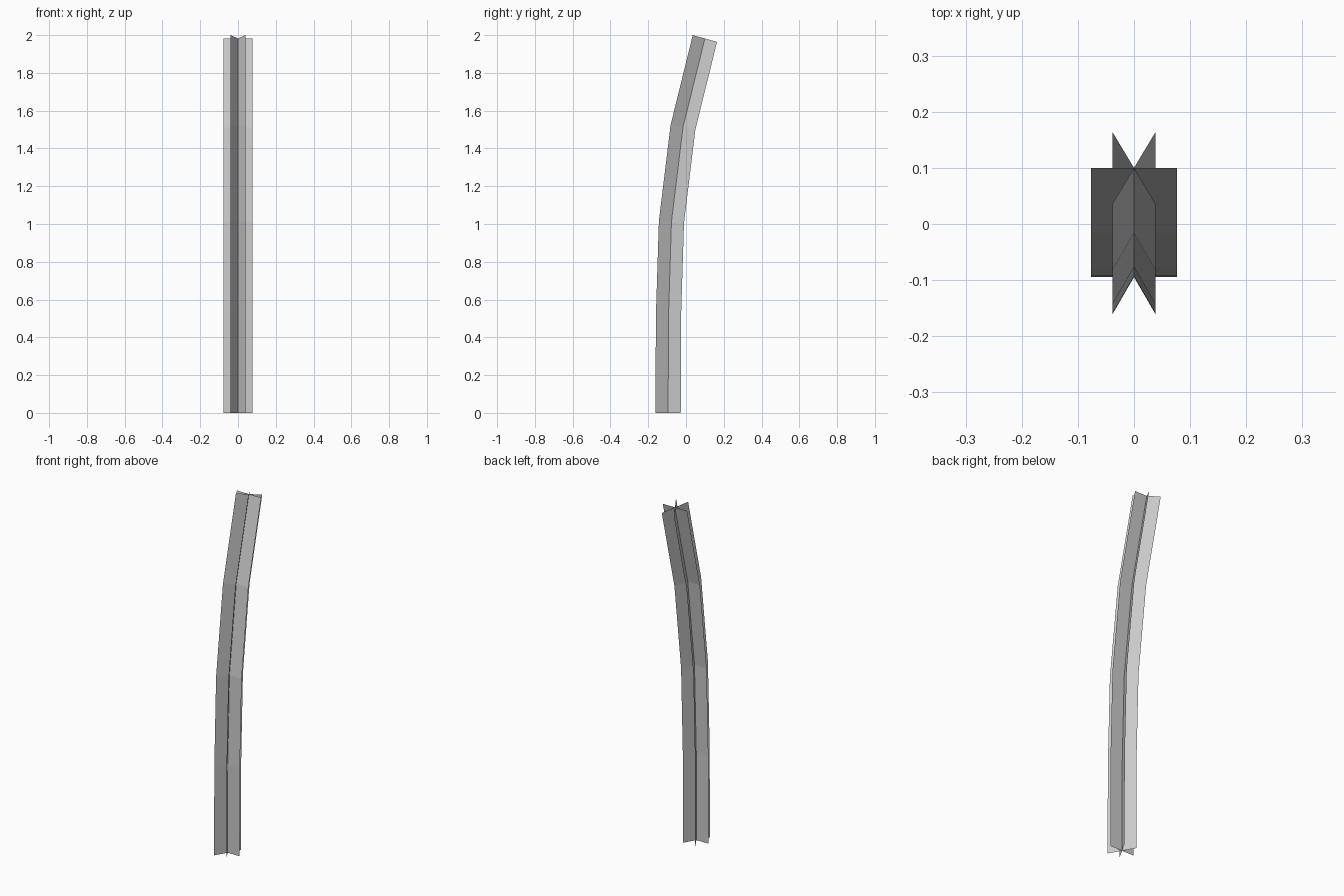
import bpy
import bmesh
from math import sin, cos, pi

if "Cube" in bpy.data.objects:
    bpy.data.objects.remove(bpy.data.objects["Cube"])

HALF_WIDTH = 0.077

# Bent centre line: (y, z, forward lean of the cross-section in radians)
PATH = [
    (-0.0945, 0.000, 0.0),
    (-0.093, 0.506, 0.02),
    (-0.077, 1.012, 0.08),
    (-0.016, 1.512, 0.17),
    (0.100, 1.982, 0.27),
]


def section_point(y, z, lean, angle, offset):
    """Point on a cross-section spoke, leaned about the x axis."""
    side = offset * sin(angle)
    return (offset * cos(angle), y + side * cos(lean), z - side * sin(lean))


def make_blade(name, angle):
    """Flat strip swept along the bent path, split along its centre line."""
    bm = bmesh.new()
    rows = [[bm.verts.new(section_point(y, z, lean, angle, o))
             for o in (-HALF_WIDTH, 0.0, HALF_WIDTH)]
            for y, z, lean in PATH]
    for low, high in zip(rows, rows[1:]):
        for i in range(2):
            bm.faces.new((low[i], low[i + 1], high[i + 1], high[i]))
    mesh = bpy.data.meshes.new(name)
    bm.to_mesh(mesh)
    bm.free()
    obj = bpy.data.objects.new(name, mesh)
    bpy.context.collection.objects.link(obj)
    return obj


# Three sheets crossing at 60 degrees form the star-shaped stem
for k in range(3):
    make_blade(f"stem_blade_{k + 1}", k * pi / 3)
